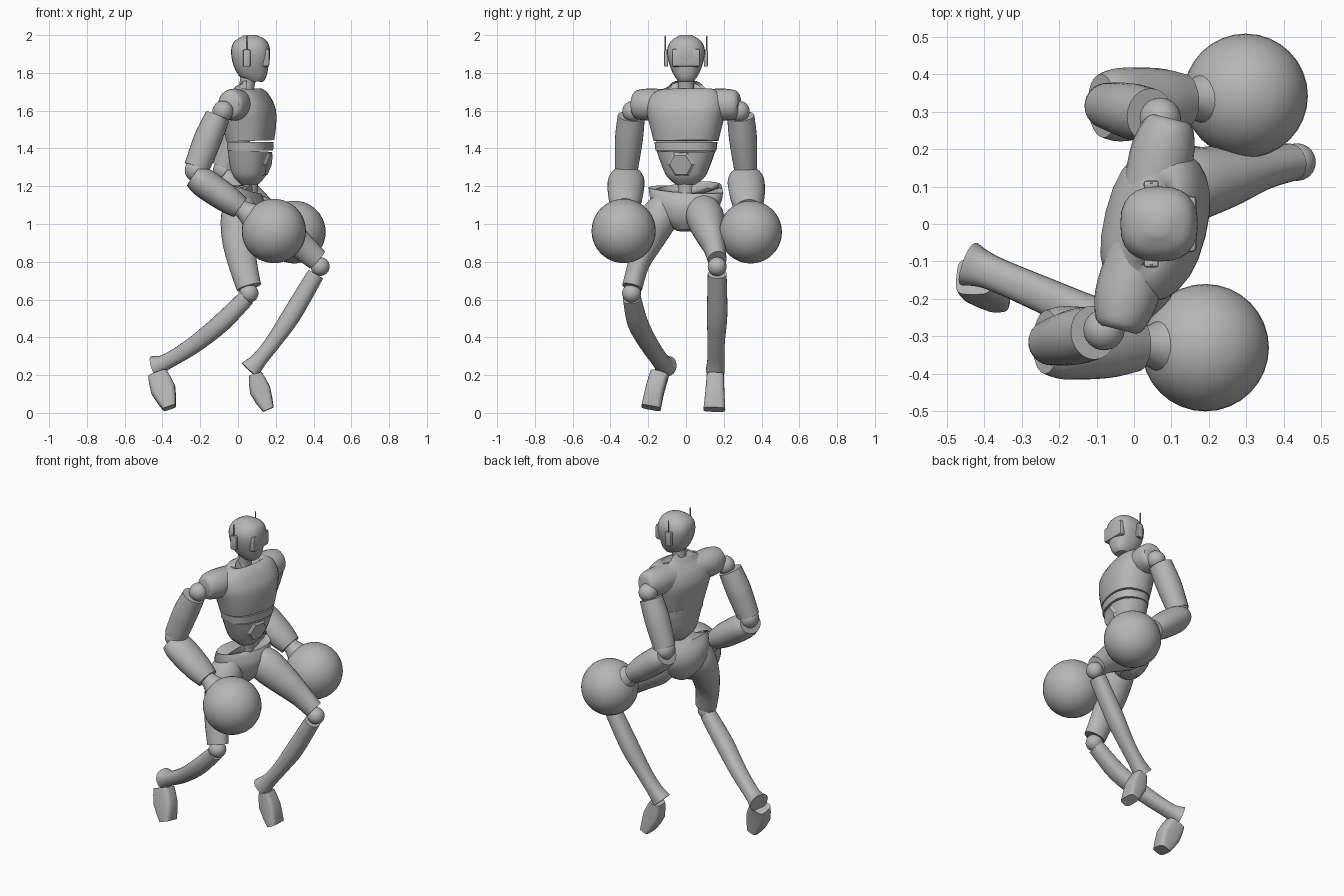
import bpy, bmesh, math
from mathutils import Vector, Matrix

cube = bpy.data.objects.get("Cube")
if cube:
    bpy.data.objects.remove(cube)

grey = bpy.data.materials.new("plain_grey")
grey.use_nodes = True
GREY = (0.47, 0.47, 0.47, 1)
grey.diffuse_color = GREY
grey.node_tree.nodes["Principled BSDF"].inputs["Base Color"].default_value = GREY

# The figure strides towards +x with its trunk turned a little
YAW = math.radians(-14)
TURN = Matrix.Rotation(YAW, 3, "Z")
ACROSS = TURN @ Vector((0, 1, 0))
Y = Vector((0, 1, 0))


def finish(name, bm, angle=35):
    bmesh.ops.recalc_face_normals(bm, faces=bm.faces)
    mesh = bpy.data.meshes.new(name)
    bm.to_mesh(mesh)
    bm.free()
    mesh.materials.append(grey)
    mesh.shade_smooth()
    mesh.set_sharp_from_angle(angle=math.radians(angle))
    obj = bpy.data.objects.new(name, mesh)
    bpy.context.collection.objects.link(obj)
    return obj


def spline(keys, steps):
    """Smooth list of (x, y, z, width, depth) through the keys."""
    out = []
    for i in range(len(keys) - 1):
        quad = [keys[max(0, i - 1)], keys[i], keys[i + 1], keys[min(len(keys) - 1, i + 2)]]
        for s in range(steps):
            t = s / steps
            out.append([b + t * ((c - a) + t * ((2*a - 5*b + 4*c - d) + t * (3*b - a - 3*c + d))) / 2
                        for a, b, c, d in zip(*quad)])
    out.append(list(keys[-1]))
    return out


def loft(name, keys, side=Y, power=2.0, sides=24, steps=4):
    """Skin of rounded rings; each key is x, y, z, half width, half depth."""
    rows = spline(keys, steps)
    bm = bmesh.new()
    rings = []

    def bend(v):
        return math.copysign(abs(v) ** (2 / power), v)

    for i, row in enumerate(rows):
        ahead, behind = rows[min(i + 1, len(rows) - 1)], rows[max(i - 1, 0)]
        along = (Vector(ahead[:3]) - Vector(behind[:3])).normalized()
        wide = (side - along * side.dot(along)).normalized()
        deep = along.cross(wide)
        ring = []
        for k in range(sides):
            a = math.tau * k / sides
            ring.append(bm.verts.new(Vector(row[:3]) + wide * row[3] * bend(math.cos(a))
                                     + deep * row[4] * bend(math.sin(a))))
        rings.append(ring)
    for low, high in zip(rings, rings[1:]):
        for k in range(sides):
            n = (k + 1) % sides
            bm.faces.new((low[k], low[n], high[n], high[k]))
    bm.faces.new(rings[0])
    bm.faces.new(rings[-1])
    return finish(name, bm)


def ball(name, centre, radius):
    bm = bmesh.new()
    bmesh.ops.create_uvsphere(bm, u_segments=32, v_segments=20, radius=radius)
    bmesh.ops.translate(bm, verts=bm.verts, vec=centre)
    return finish(name, bm)


def block(name, centre, size, bevel):
    bm = bmesh.new()
    bmesh.ops.create_cube(bm, size=1, matrix=Matrix.Translation(centre) @ Matrix.Diagonal((*size, 1)))
    bmesh.ops.bevel(bm, geom=bm.edges[:], offset=bevel, segments=2, affect="EDGES", profile=0.5)
    return finish(name, bm)


# Head, visor and earpieces
loft("head", [(.085, 0, 1.755, .04, .045), (.085, 0, 1.785, .062, .07), (.072, 0, 1.85, .09, .096),
              (.066, 0, 1.92, .1, .103), (.062, 0, 1.97, .078, .084), (.06, 0, 2, .03, .03)], power=2.5)
loft("neck", [(.045, 0, 1.66, .05, .05), (.045, 0, 1.72, .043, .04), (.06, 0, 1.8, .045, .045)])
block("visor", (.147, 0, 1.88), (.04, .15, .095), .012)
for label, s in (("left", 1), ("right", -1)):
    block(label + "_earpiece", (.046, s * .105, 1.878), (.04, .022, .09), .007)
    block(label + "_antenna", (.046, s * .11, 1.95), (.006, .006, .09), .001)

# Chest, shoulder yoke, ribs and belly
loft("chest", [(.065, 0, 1.44, .172, .12), (.062, 0, 1.52, .192, .133), (.055, 0, 1.6, .21, .135),
               (.05, 0, 1.67, .2, .105), (.045, 0, 1.71, .15, .065), (.045, 0, 1.715, .08, .045)],
     side=ACROSS, power=2.4)
yoke = [(.29, .05, .05), (.27, .075, .068), (.2, .085, .085), (.09, .08, .08), (0, .075, .075)]
yoke += [(-a, h, d) for a, h, d in yoke[-2::-1]]
loft("shoulder_yoke", [(.028 + ACROSS.x * a, ACROSS.y * a, 1.632, h, d) for a, h, d in yoke],
     side=Vector((0, 0, 1)))
loft("rib_band", [(.065, 0, 1.39, .162, .115), (.065, 0, 1.435, .167, .118)], side=ACROSS, power=2.4)
loft("belly", [(.06, 0, 1.21, .055, .045), (.06, 0, 1.25, .1, .08), (.06, 0, 1.31, .128, .1),
               (.064, 0, 1.388, .157, .112)], side=ACROSS, power=2.4)

# Six-sided belly plate
bm = bmesh.new()
tilt = TURN.to_4x4() @ Matrix.Rotation(math.radians(105), 4, "Y") @ Matrix.Diagonal((.075, .075, .012, 1))
bmesh.ops.create_cone(bm, cap_ends=True, segments=6, radius1=1, radius2=.8, depth=1,
                      matrix=Matrix.Translation((.158, -.027, 1.315)) @ tilt)
finish("belly_plate", bm, 20)

# Waist and pelvis
loft("waist", [(.055, 0, 1.1, .06, .06), (.06, 0, 1.17, .043, .043), (.06, 0, 1.24, .05, .05)])
loft("pelvis", [(.04, 0, .965, .05, .05), (.035, 0, 1.02, .13, .095), (.03, 0, 1.1, .185, .11),
                (.035, 0, 1.16, .2, .085), (.04, 0, 1.185, .19, .05), (.05, 0, 1.15, .06, .04)],
     side=ACROSS, steps=3)


# Arms, bent at the elbow, ending in large round hands
def arm(label, s, shift, hand, radius):
    ball(label + "_shoulder_joint", (shift - .08, s * .282, 1.597), .055)
    loft(label + "_upper_arm", [(shift - .108, s * .29, 1.57, .072, .066), (shift - .16, s * .302, 1.45, .074, .074),
                                (shift - .218, s * .315, 1.3, .062, .068)])
    ball(label + "_elbow", (shift - .22, s * .315, 1.285), .062)
    elbow = Vector((shift - .235, s * .315, 1.255))
    fore = []
    for t, wide, deep in ((0, .085, .062), (.12, .098, .078), (.4, .09, .075), (.58, .07, .06)):
        fore.append((*elbow.lerp(hand, t), wide, deep))
    loft(label + "_forearm", fore)
    wrist = [(*elbow.lerp(hand, t), r, r) for t, r in ((.5, .045), (.62, .05), (.78, .085))]
    loft(label + "_wrist", wrist)
    ball(label + "_round_hand", hand, radius)


arm("right", -1, 0, Vector((.19, -.33, .963)), .17)
arm("left", 1, .15, Vector((.298, .342, .957)), .166)


# Legs: thigh, knee, shin with flared heel, and a boxy foot
def leg(label, thigh, knee, shin, foot):
    loft(label + "_thigh", thigh)
    ball(label + "_knee", knee, .05)
    loft(label + "_shin", shin, power=2.3)
    loft(label + "_foot", foot, power=4, steps=2)


leg("right",
    [(.01, -.1, 1.13, .07, .07), (.01, -.14, 1.04, .098, .1), (.005, -.195, .92, .082, .09),
     (.025, -.25, .79, .058, .076), (.058, -.285, .665, .054, .066)],
    (.058, -.288, .633),
    [(.045, -.287, .61, .048, .045), (-.09, -.255, .475, .054, .05), (-.24, -.19, .355, .048, .045),
     (-.38, -.13, .27, .046, .042), (-.44, -.107, .245, .06, .058)],
    [(-.425, -.14, .205, .05, .052), (-.395, -.165, .12, .05, .066), (-.363, -.185, .027, .052, .036)])
leg("left",
    [(.05, .08, 1.1, .08, .075), (.13, .1, 1.04, .1, .105), (.24, .125, .96, .084, .092),
     (.34, .15, .88, .06, .072), (.42, .165, .81, .05, .06)],
    (.435, .165, .775),
    [(.412, .165, .735, .05, .045), (.285, .165, .52, .054, .05), (.19, .16, .38, .046, .042),
     (.115, .158, .285, .045, .042), (.06, .155, .225, .05, .056)],
    [(.093, .155, .207, .045, .034), (.117, .153, .12, .05, .056), (.16, .15, .018, .058, .031)])
